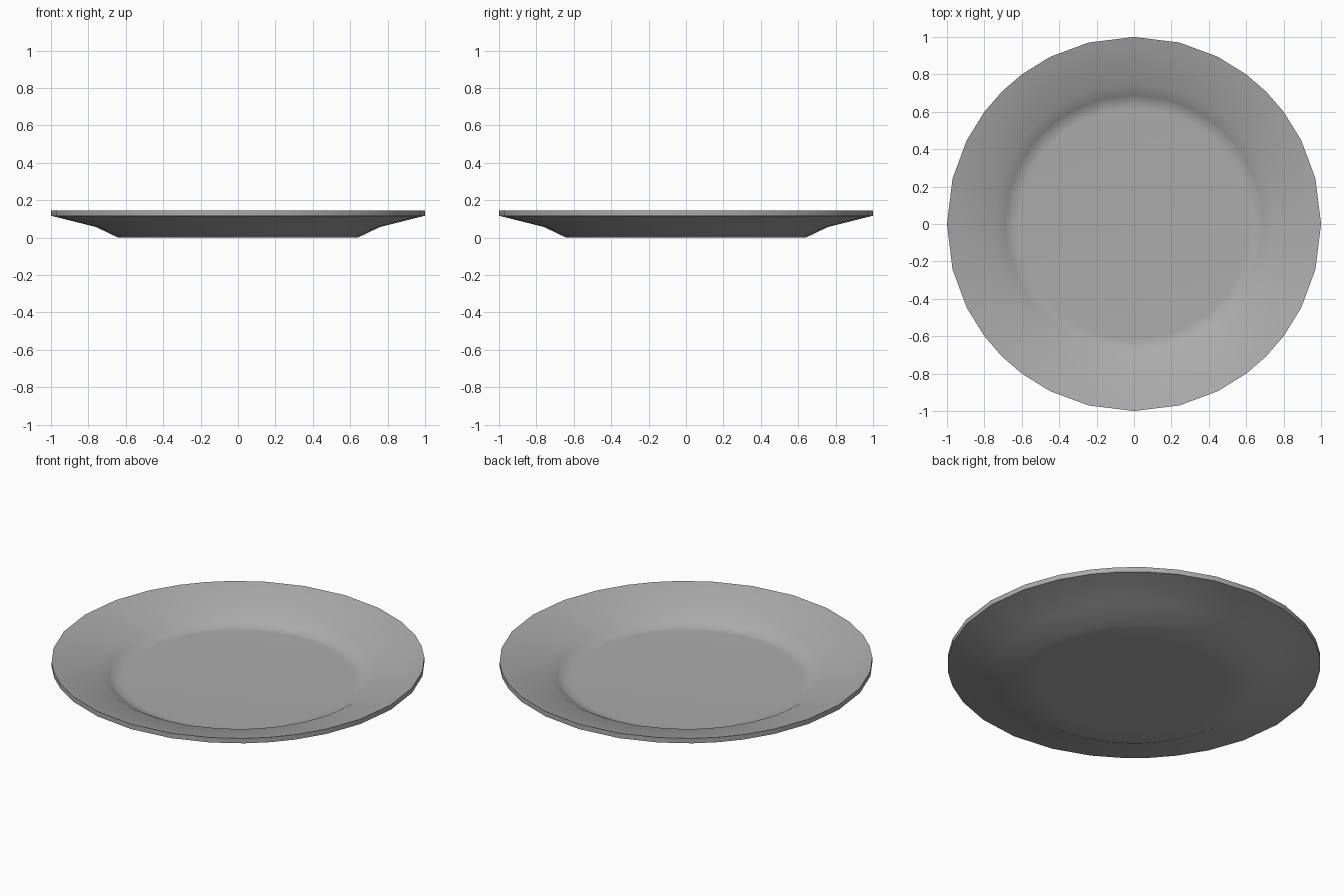
import bpy
import bmesh
from math import atan2, cos, sin, pi, radians

cube = bpy.data.objects.get("Cube")
if cube:
    bpy.data.objects.remove(cube, do_unlink=True)

# Glaze colour
glaze = bpy.data.materials.new("grey_glaze")
glaze.use_nodes = True
colour = (0.41, 0.41, 0.41, 1)
glaze.diffuse_color = colour
glaze.node_tree.nodes["Principled BSDF"].inputs["Base Color"].default_value = colour

# Outline of a square grid pushed out to a circle: eight uneven steps per quarter
angles = [q * pi / 2 + atan2(k, 4) for q in range(4) for k in range(-4, 4)]

# Cross-section (radius, height) from the underside, round the rim, to the floor
profile = [(0.50, 0.0), (0.64, 0.0), (0.76, 0.057), (1.0, 0.117),
           (1.0, 0.146),
           (0.75, 0.085), (0.69, 0.05), (0.66, 0.032), (0.62, 0.03)]

# Plate body
bm = bmesh.new()
rings = [[bm.verts.new((r * cos(a), r * sin(a), z)) for a in angles]
         for r, z in profile]
count = len(angles)
for low, high in zip(rings, rings[1:]):
    for i in range(count):
        j = (i + 1) % count
        bm.faces.new((low[i], low[j], high[j], high[i]))

# Flat underside and floor
bm.faces.new(rings[0][::-1])
bm.faces.new(rings[-1])
bmesh.ops.recalc_face_normals(bm, faces=bm.faces)

mesh = bpy.data.meshes.new("plate")
bm.to_mesh(mesh)
bm.free()
mesh.materials.append(glaze)
plate = bpy.data.objects.new("plate", mesh)
bpy.context.collection.objects.link(plate)

# Smooth shading with a crisp rim
bpy.ops.object.select_all(action='DESELECT')
plate.select_set(True)
bpy.context.view_layer.objects.active = plate
bpy.ops.object.shade_smooth_by_angle(angle=radians(40))
